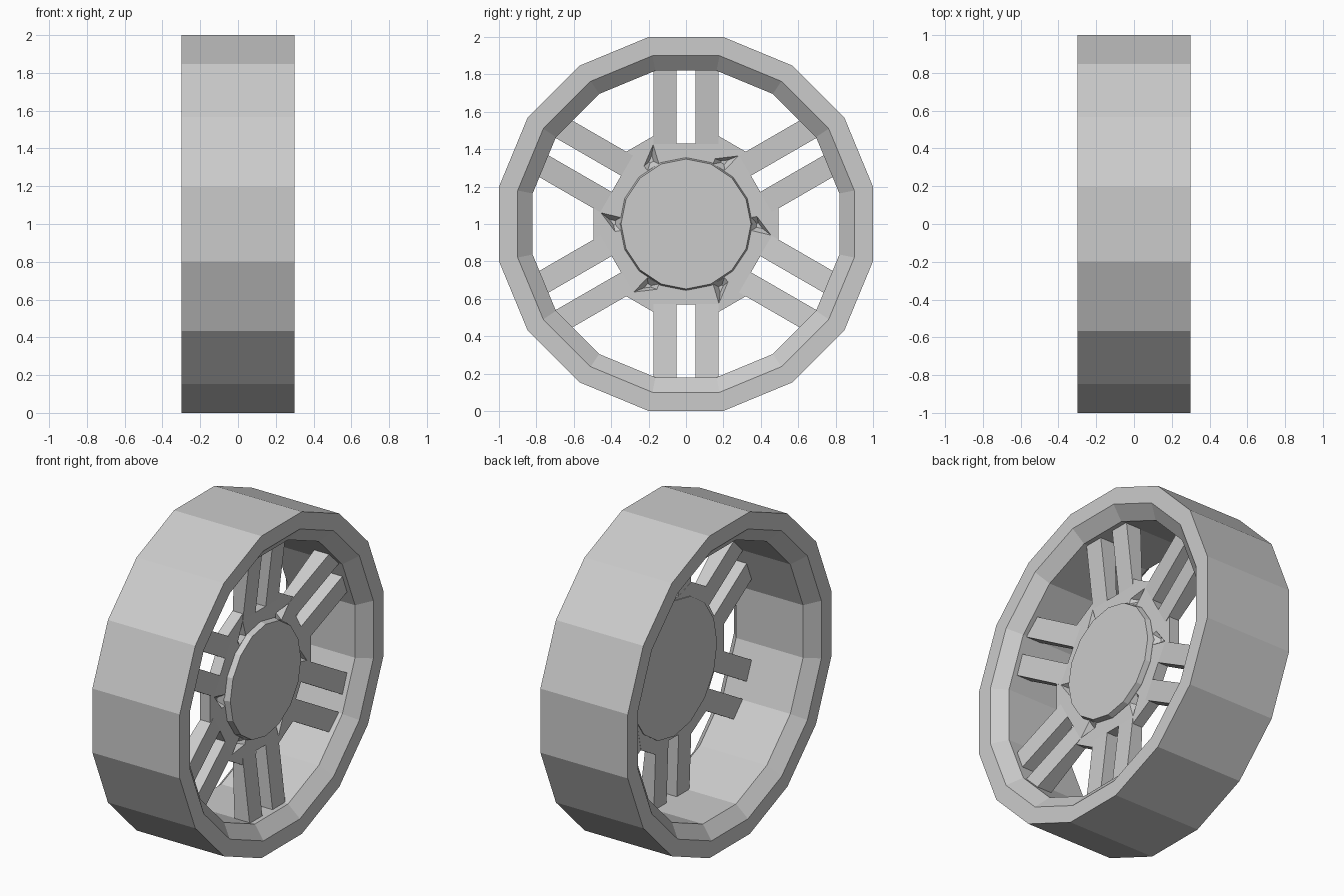
import bpy, bmesh
from math import pi, cos, sin

if "Cube" in bpy.data.objects:
    bpy.data.objects.remove(bpy.data.objects["Cube"])

CZ = 1.0  # axle height; the axle runs along x


def polar(x, along, perp, a):
    """Point at distance 'along' a spoke direction and 'perp' beside it."""
    return (x, along * cos(a) - perp * sin(a), CZ + along * sin(a) + perp * cos(a))


def finish(name, bm):
    bmesh.ops.recalc_face_normals(bm, faces=bm.faces[:])
    me = bpy.data.meshes.new(name)
    bm.to_mesh(me)
    bm.free()
    ob = bpy.data.objects.new(name, me)
    bpy.context.collection.objects.link(ob)
    return ob


def rings(name, profile, start, closed=False, n=16):
    """Sweep (x, radius) points round the axle; closed ring or capped disc."""
    bm = bmesh.new()
    loops = [[bm.verts.new(polar(x, r, 0, start + 2 * pi * i / n)) for i in range(n)]
             for x, r in profile]
    pairs = list(zip(loops, loops[1:]))
    if closed:
        pairs.append((loops[-1], loops[0]))
    else:
        bm.faces.new(loops[0])
        bm.faces.new(loops[-1])
    for p, q in pairs:
        for i in range(n):
            j = (i + 1) % n
            bm.faces.new((p[i], p[j], q[j], q[i]))
    return finish(name, bm)


# Rim: 16 flat sides with bevelled lips on both faces
k = 1 / cos(pi / 16)
rim_profile = [(0.3, 1.0), (0.3, 0.9), (0.23, 0.82),
               (-0.23, 0.82), (-0.3, 0.9), (-0.3, 1.0)]
rings("rim", [(x, r * k) for x, r in rim_profile], pi / 16, closed=True)

# Hub plate: outline repeated for each of the six spoke pairs
ANGLES = [pi / 6 + i * pi / 3 for i in range(6)]
bm = bmesh.new()
front, back = [], []
for a in ANGLES:
    for along, perp in [(0.47, -0.175), (0.43, -0.05), (0.43, 0.05), (0.47, 0.175)]:
        front.append(bm.verts.new(polar(0.155, along, perp, a)))
        back.append(bm.verts.new(polar(0.085, along, perp, a)))
bm.faces.new(front)
bm.faces.new(back)
for i in range(len(front)):
    j = (i + 1) % len(front)
    bm.faces.new((front[i], front[j], back[j], back[i]))
hub = finish("hub_plate", bm)

# Triangular pits cut into the hub between the spoke pairs
bm = bmesh.new()
for i in range(6):
    a = i * pi / 3
    pts = [(0.35, 0.035), (0.35, -0.035), (0.455, -0.06), (0.38, 0.04)]
    vs = [bm.verts.new(polar(x, u, v, a)) for x in (0.155, 0.2) for u, v in pts]
    vs.append(bm.verts.new(polar(0.105, 0.39, -0.01, a)))
    bmesh.ops.convex_hull(bm, input=vs)
cutter = finish("pit_cutter", bm)
cutter.hide_render = True
cutter.hide_viewport = True
cut = hub.modifiers.new("pits", "BOOLEAN")
cut.operation = "DIFFERENCE"
cut.object = cutter
cut.solver = "EXACT"

# Raised centre cap and the backing disc
rings("centre_cap", [(0.12, 0.355), (0.16, 0.355), (0.19, 0.347)], 0)
rings("hub_back", [(0.08, 0.42), (0.12, 0.42)], 0)

# Six pairs of spoke bars, leaning forward toward the rim
bm = bmesh.new()
for a in ANGLES:
    for s in (-1, 1):
        sec = [[bm.verts.new(polar(x, r, s * w, a))
                for x, w in [(xb, 0.05), (xb, 0.175), (xf, 0.175), (xf, 0.05)]]
               for r, xb, xf in [(0.42, 0.085, 0.154), (0.86, 0.1, 0.207)]]
        bm.faces.new(sec[0])
        bm.faces.new(sec[1])
        for i in range(4):
            j = (i + 1) % 4
            bm.faces.new((sec[0][i], sec[0][j], sec[1][j], sec[1][i]))
finish("spokes", bm)
